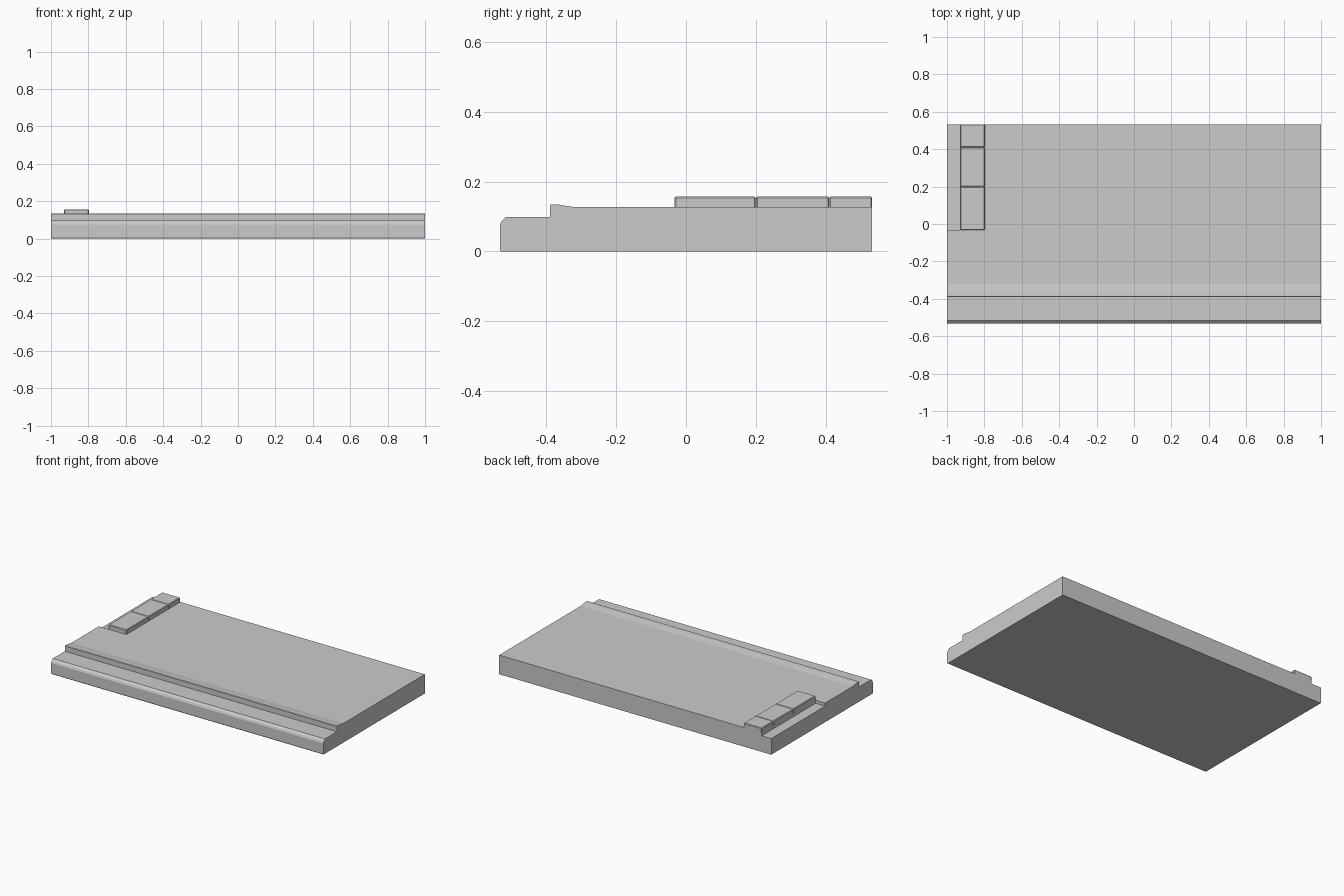
import bpy
import bmesh

if "Cube" in bpy.data.objects:
    bpy.data.objects.remove(bpy.data.objects["Cube"], do_unlink=True)

grey = bpy.data.materials.new("plain grey")
grey.use_nodes = True
grey.diffuse_color = (0.6, 0.6, 0.6, 1)
grey.node_tree.nodes["Principled BSDF"].inputs["Base Color"].default_value = (0.6, 0.6, 0.6, 1)


def extrude_profile(name, profile, x0, x1):
    """Extrude a closed (y, z) profile along x."""
    bm = bmesh.new()
    face = bm.faces.new([bm.verts.new((x0, y, z)) for y, z in profile])
    moved = bmesh.ops.extrude_face_region(bm, geom=[face])["geom"]
    verts = [v for v in moved if isinstance(v, bmesh.types.BMVert)]
    bmesh.ops.translate(bm, verts=verts, vec=(x1 - x0, 0, 0))
    bmesh.ops.recalc_face_normals(bm, faces=bm.faces)
    mesh = bpy.data.meshes.new(name)
    bm.to_mesh(mesh)
    bm.free()
    mesh.materials.append(grey)
    obj = bpy.data.objects.new(name, mesh)
    bpy.context.collection.objects.link(obj)
    return obj


def box(name, x0, x1, y0, y1, z0, z1):
    return extrude_profile(name, [(y0, z0), (y1, z0), (y1, z1), (y0, z1)], x0, x1)


# Slab with a rounded front step and a raised lip
slab = extrude_profile("slab", [
    (-0.529, 0), (0.533, 0), (0.533, 0.127), (-0.32, 0.127),
    (-0.34, 0.13), (-0.365, 0.134), (-0.387, 0.135), (-0.39, 0.132),
    (-0.39, 0.098), (-0.516, 0.098), (-0.528, 0.087), (-0.533, 0.075),
    (-0.533, 0.004)], -1, 1)

# Lowered strip along the back of one side
cutter = box("strip_cutter", -1.1, -0.93, -0.033, 0.7, 0.107, 0.3)
cutter.hide_render = True
cut = slab.modifiers.new("side strip", "BOOLEAN")
cut.operation = "DIFFERENCE"
cut.solver = "EXACT"
cut.object = cutter
bpy.context.view_layer.objects.active = slab
bpy.ops.object.modifier_apply(modifier=cut.name)
bpy.data.objects.remove(cutter, do_unlink=True)

# Raised bar in three chamfered sections beside the strip
stops = [-0.033, 0.2, 0.41, 0.533]
names = ["bar_front", "bar_middle", "bar_back"]
for name, y0, y1 in zip(names, stops, stops[1:]):
    section = box(name, -0.93, -0.797, y0, y1, 0.1, 0.157)
    bevel = section.modifiers.new("soft edges", "BEVEL")
    bevel.width = 0.004
    bevel.segments = 1
